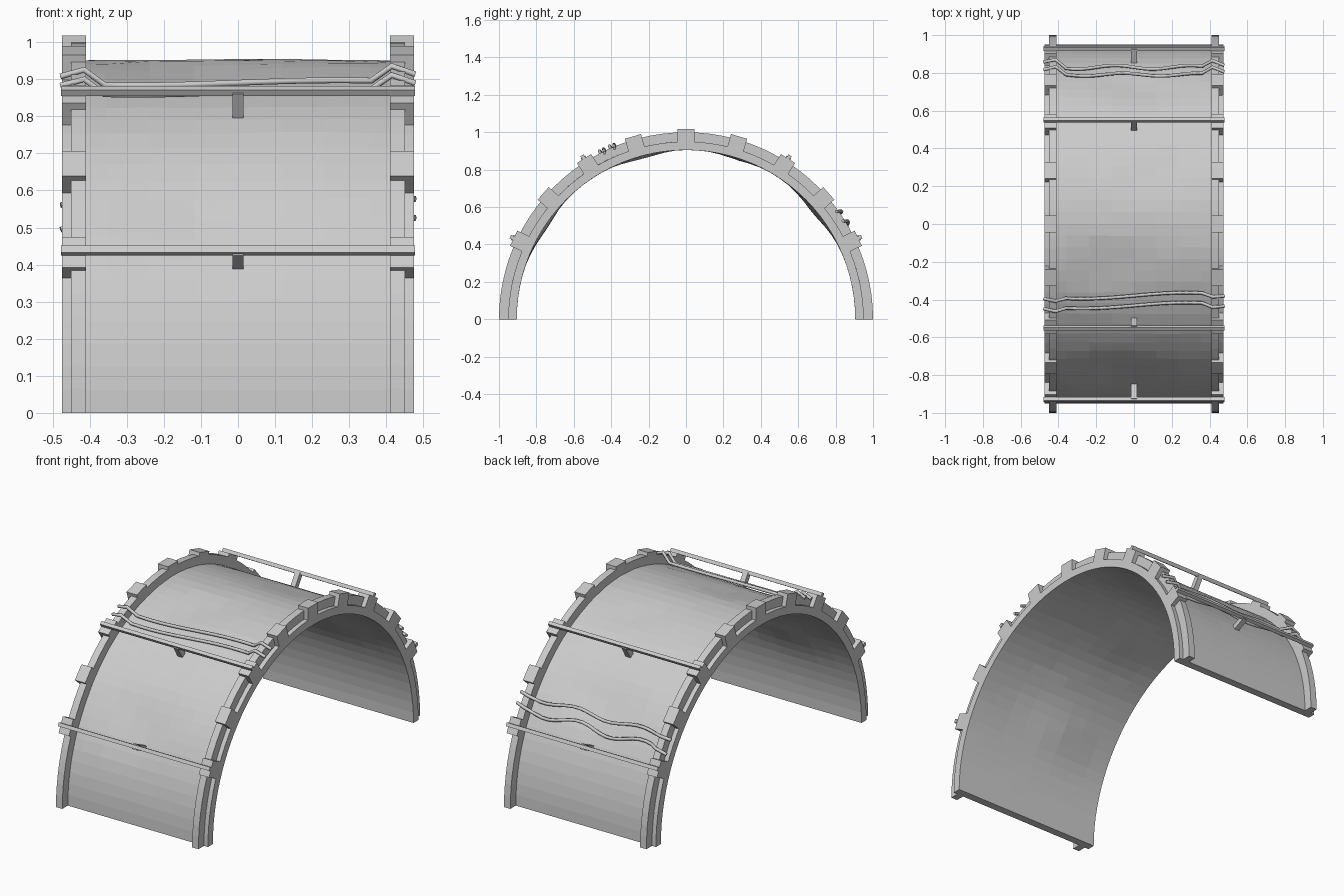
import bpy, bmesh, random
from math import sin, cos, pi, radians, exp
from mathutils import Matrix, Vector

if "Cube" in bpy.data.objects:
    bpy.data.objects.remove(bpy.data.objects["Cube"])

random.seed(4)
HALF = 0.475          # half length of the arch along x
SEG = 48              # segments round the half circle


def polar(x, r, a):
    """Point at radius r, angle a from the crown (positive towards +y)."""
    return Vector((x, r * sin(a), r * cos(a)))


def finish(bm, name):
    bmesh.ops.recalc_face_normals(bm, faces=bm.faces)
    me = bpy.data.meshes.new(name)
    bm.to_mesh(me)
    bm.free()
    ob = bpy.data.objects.new(name, me)
    bpy.context.collection.objects.link(ob)
    return ob


def sweep(name, profile, offset=None):
    """Sweep a closed (x, r) profile over the half circle."""
    bm = bmesh.new()
    rings = []
    for i in range(SEG + 1):
        a = -pi / 2 + pi * i / SEG
        rings.append([bm.verts.new(polar(x, r + (offset(x, a) if offset else 0), a))
                      for x, r in profile])
    n = len(profile)
    for p, q in zip(rings, rings[1:]):
        for j in range(n):
            k = (j + 1) % n
            bm.faces.new((p[j], p[k], q[k], q[j]))
    bm.faces.new(rings[0])
    bm.faces.new(rings[-1])
    return finish(bm, name)


def radial_box(name, x, r, a, size):
    """Box of size (x, tangential, radial) standing on the arch."""
    bm = bmesh.new()
    bmesh.ops.create_cube(bm, size=1)
    bm.transform(Matrix.Translation(polar(x, r, a)) @ Matrix.Rotation(-a, 4, 'X')
                 @ Matrix.Diagonal((*size, 1)))
    return finish(bm, name)


# Dented shell: (x, angle in degrees, depth, x spread, angle spread)
DENTS = [(0.05, 50, -0.022, 0.22, 9), (-0.1, -57, -0.017, 0.2, 9),
         (-0.15, -14, -0.017, 0.18, 8), (0.15, 18, -0.010, 0.2, 7),
         (0.0, 1, 0.006, 0.25, 7), (0.2, -36, 0.005, 0.2, 8)]
noise = {}


def dent(x, a):
    if abs(x) > 0.36:
        return 0.0
    d = sum(h * exp(-((x - cx) / sx) ** 2 - ((a - radians(ca)) / radians(sa)) ** 2)
            for cx, ca, h, sx, sa in DENTS)
    key = (round(x, 3), round(a, 3))
    if key not in noise:
        noise[key] = random.uniform(-0.0015, 0.0015)
    return d + noise[key] * cos(a)


cols = [-HALF + 2 * HALF * i / 8 for i in range(9)]
sweep("arch_shell", [(x, 0.95) for x in cols] + [(x, 0.905) for x in reversed(cols)], dent)

for s, side in ((-1, "left"), (1, "right")):
    # Raised rib along each open edge
    sweep(side + "_rib", [(s * 0.41, 0.94), (s * 0.41, 1.0), (s * 0.45, 1.0), (s * 0.45, 0.94)])
    # Clamp blocks spaced along the rib
    for k in range(-4, 5):
        radial_box(side + "_rib_block", s * 0.4425, 0.983, radians(16.2 * k), (0.065, 0.09, 0.07))

# Cross rails with a centre post each
for deg in (-64.8, -32.4, 32.4, 64.8):
    a = radians(deg)
    radial_box("cross_rail", 0, 1.028, a, (0.956, 0.02, 0.02))
    radial_box("rail_post", 0, 0.983, a, (0.03, 0.03, 0.09))


# Wavy cables lying on the shell and climbing over the ribs
def cable(deg, wave):
    cu = bpy.data.curves.new("cable", 'CURVE')
    cu.dimensions = '3D'
    cu.bevel_depth = 0.009
    cu.bevel_resolution = 1
    cu.use_fill_caps = True
    xs = [-0.478, -0.415, -0.36] + [-0.32 + 0.04 * i for i in range(17)] + [0.36, 0.415, 0.478]
    sp = cu.splines.new('POLY')
    sp.points.add(len(xs) - 1)
    for p, x in zip(sp.points, xs):
        ax = abs(x)
        r = 0.99 if ax > 0.45 else 1.012 if ax > 0.4 else 0.968
        p.co = (*polar(x, r, radians(deg) + wave(x)), 1)
    ob = bpy.data.objects.new("cable", cu)
    bpy.context.collection.objects.link(ob)


for deg in (-23.1, -26.5):
    cable(deg, lambda x: 0.018 * sin(2 * pi * x / 1.1))
cable(59, lambda x: 0.02 * cos(2 * pi * (x + 0.1) / 0.4))
cable(54.8, lambda x: 0.014 * cos(2 * pi * (x + 0.06) / 0.4))
